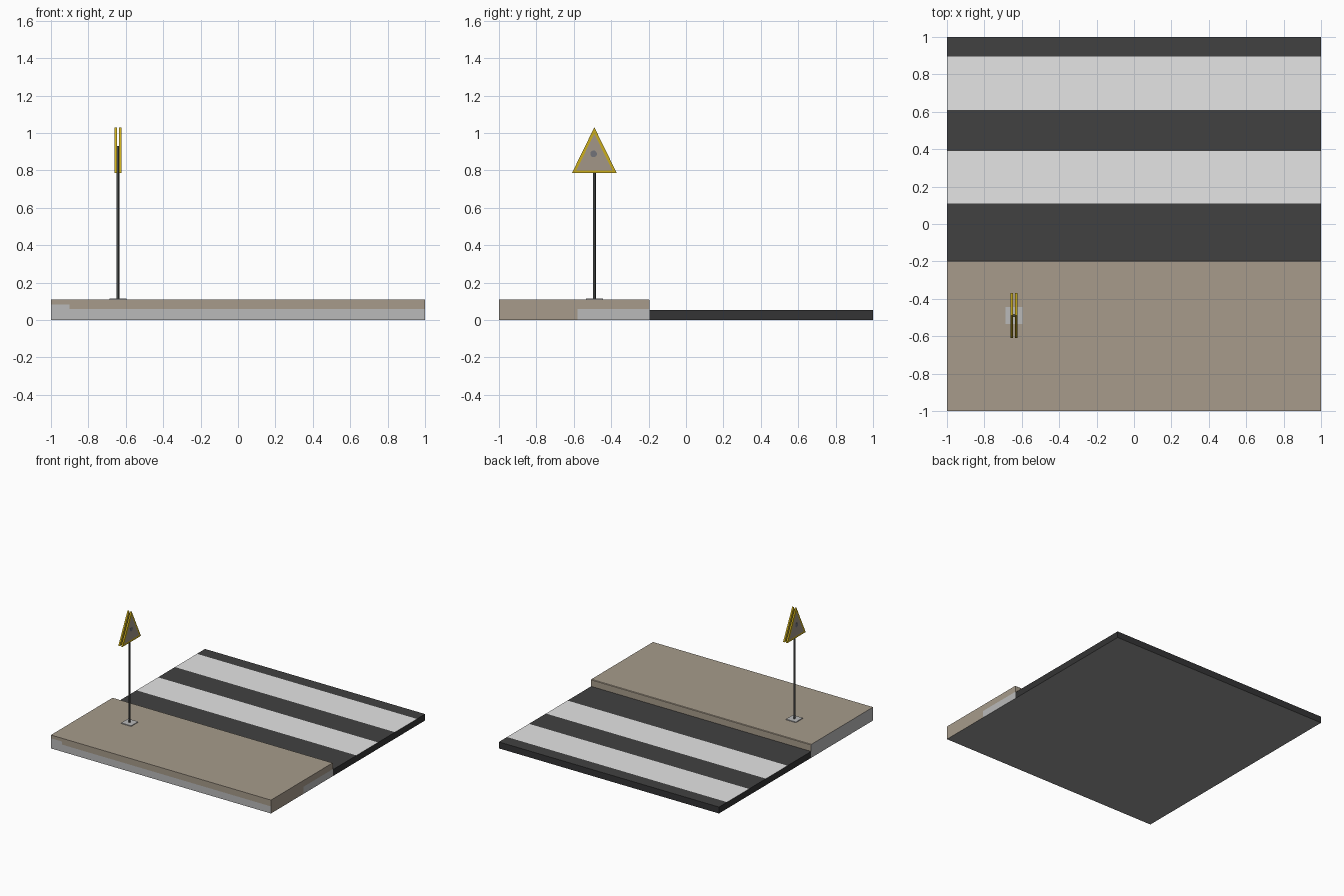
import bpy, bmesh, math
from mathutils import Vector

if "Cube" in bpy.data.objects:
    bpy.data.objects.remove(bpy.data.objects["Cube"])


def mat(name, r, g, b):
    m = bpy.data.materials.new(name)
    m.diffuse_color = (r, g, b, 1)
    m.use_nodes = True
    m.node_tree.nodes["Principled BSDF"].inputs["Base Color"].default_value = m.diffuse_color
    return m


ASPHALT = mat("asphalt", 0.053, 0.053, 0.053)
EDGE = mat("asphalt edge", 0.034, 0.034, 0.035)
WHITE = mat("stripe white", 0.78, 0.78, 0.78)
PAVING = mat("paving tan", 0.385, 0.33, 0.258)
CONCRETE = mat("concrete grey", 0.49, 0.49, 0.49)
UNDER = mat("underside grey", 0.31, 0.31, 0.31)
POLE = mat("pole grey", 0.065, 0.07, 0.068)
YELLOW = mat("sign yellow", 0.60, 0.42, 0.012)
PANEL = mat("sign panel", 0.36, 0.305, 0.245)
BLOT = mat("sign symbol", 0.17, 0.17, 0.19)


def finish(name, bm, mats, rule=None):
    bmesh.ops.recalc_face_normals(bm, faces=bm.faces)
    bm.normal_update()
    if rule:
        for f in bm.faces:
            f.material_index = mats.index(rule(f.calc_center_median(), f.normal))
    me = bpy.data.meshes.new(name)
    bm.to_mesh(me)
    bm.free()
    for m in mats:
        me.materials.append(m)
    ob = bpy.data.objects.new(name, me)
    bpy.context.collection.objects.link(ob)
    return ob


def prism(points, x0, x1):
    """Extrude a (y, z) profile from x0 to x1."""
    bm = bmesh.new()
    f = bm.faces.new([bm.verts.new((x0, y, z)) for y, z in points])
    ext = bmesh.ops.extrude_face_region(bm, geom=[f])
    bmesh.ops.translate(bm, vec=(x1 - x0, 0, 0),
                        verts=[v for v in ext["geom"] if isinstance(v, bmesh.types.BMVert)])
    bmesh.ops.recalc_face_normals(bm, faces=bm.faces)
    return bm


def cut(bm, axis, value):
    no = Vector((0, 0, 0))
    no[axis] = 1
    bmesh.ops.bisect_plane(bm, geom=bm.verts[:] + bm.edges[:] + bm.faces[:],
                           plane_co=no * value, plane_no=no)


# Road with crossing stripes cut into the top
STRIPES = [(0.11, 0.39), (0.61, 0.895)]
road = prism([(-0.196, 0), (1, 0), (1, 0.053), (-0.196, 0.053)], -1, 1)
for a, b in STRIPES:
    cut(road, 1, a)
    cut(road, 1, b)


def road_rule(c, n):
    if n.z < -0.5:
        return UNDER
    if n.z > 0.5:
        return WHITE if any(a < c.y < b for a, b in STRIPES) else ASPHALT
    return EDGE


finish("road", road, [ASPHALT, WHITE, EDGE, UNDER], road_rule)

# Pavement with a chamfered kerb and bare concrete on its lower sides
walk = prism([(-1, 0), (-0.196, 0), (-0.196, 0.106), (-0.2, 0.11), (-1, 0.11)], -1, 1)
cut(walk, 2, 0.058)
cut(walk, 2, 0.083)
cut(walk, 1, -0.58)
cut(walk, 0, -0.9)


def walk_rule(c, n):
    if n.z < -0.5:
        return UNDER
    if n.x < -0.5:
        return CONCRETE
    if n.x > 0.5 and c.z < 0.058 and c.y > -0.58:
        return CONCRETE
    if n.y < -0.5 and c.z < (0.083 if c.x < -0.9 else 0.058):
        return CONCRETE
    return PAVING


finish("pavement", walk, [PAVING, CONCRETE, UNDER], walk_rule)

# Sign post and its foot plate
PX, PY = -0.642, -0.49
foot = prism([(PY - 0.045, 0.109), (PY + 0.045, 0.109),
              (PY + 0.045, 0.116), (PY - 0.045, 0.116)], PX - 0.045, PX + 0.045)
finish("post_foot", foot, [CONCRETE])


def cylinder(name, r, depth, loc, m, sides, rot_y=0):
    bpy.ops.mesh.primitive_cylinder_add(vertices=sides, radius=r, depth=depth,
                                        location=loc, rotation=(0, rot_y, 0))
    ob = bpy.context.object
    ob.name = name
    ob.data.materials.append(m)
    bpy.ops.object.shade_smooth_by_angle()
    return ob


cylinder("post", 0.008, 0.82, (PX, PY, 0.52), POLE, 12)

# Two triangular warning plates, one on each side of the post
TRIANGLE = [(PY - 0.12, 0.785), (PY + 0.12, 0.785), (PY, 1.03)]
for side, label in ((1, "right"), (-1, "left")):
    x0, x1 = PX + side * 0.006, PX + side * 0.019
    bm = prism(TRIANGLE, x0, x1)
    faces = [f for f in bm.faces if abs(f.normal.x) > 0.5]
    bmesh.ops.inset_individual(bm, faces=faces, thickness=0.015, use_even_offset=True)
    for f in bm.faces:
        f.material_index = 1 if f in faces else 0
    finish("sign_" + label, bm, [YELLOW, PANEL])
    cylinder("symbol_" + label, 0.018, 0.002, (x1 - side * 0.0005, PY - 0.004, 0.888),
             BLOT, 16, math.pi / 2)
